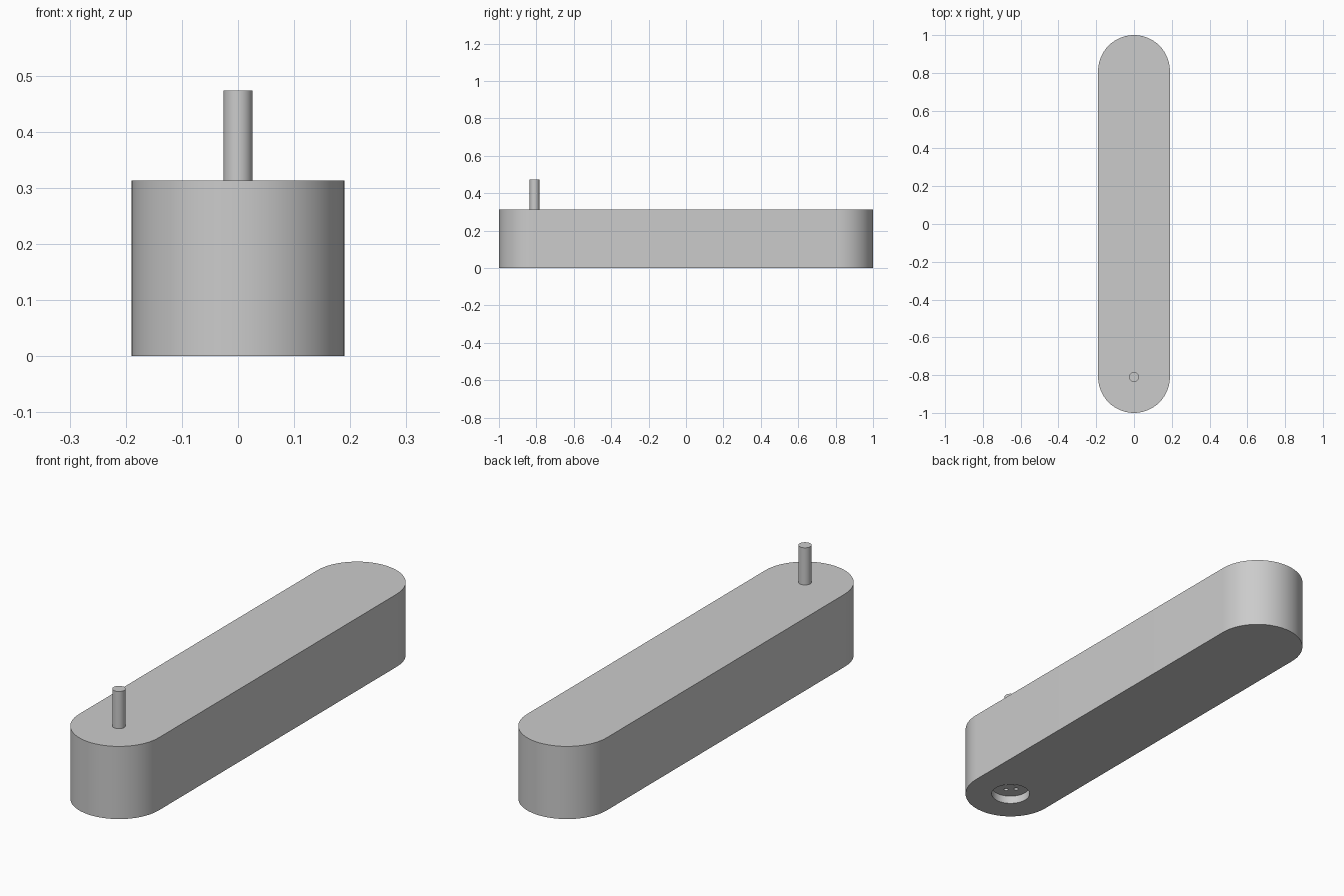
import bpy
import bmesh
from math import pi, cos, sin, radians

cube = bpy.data.objects.get("Cube")
if cube:
    bpy.data.objects.remove(cube, do_unlink=True)

RADIUS, PIVOT, HEIGHT = 0.19, 0.81, 0.313   # end radius, end centre distance, bar height
RECESS = 0.035                              # depth of the underside recess

grey = bpy.data.materials.new("light grey")
grey.use_nodes = True
grey.diffuse_color = (0.6, 0.6, 0.6, 1)
grey.node_tree.nodes["Principled BSDF"].inputs["Base Color"].default_value = (0.6, 0.6, 0.6, 1)


def prism(name, outline, bottom, top):
    """Extrude a flat outline between two heights."""
    bm = bmesh.new()
    face = bm.faces.new([bm.verts.new((x, y, bottom)) for x, y in outline])
    ext = bmesh.ops.extrude_face_region(bm, geom=[face])
    moved = [v for v in ext["geom"] if isinstance(v, bmesh.types.BMVert)]
    bmesh.ops.translate(bm, vec=(0, 0, top - bottom), verts=moved)
    bmesh.ops.recalc_face_normals(bm, faces=bm.faces)
    mesh = bpy.data.meshes.new(name)
    bm.to_mesh(mesh)
    bm.free()
    mesh.materials.append(grey)
    obj = bpy.data.objects.new(name, mesh)
    bpy.context.collection.objects.link(obj)
    return obj


def arc(x, y, r, start, sweep, steps):
    return [(x + r * cos(start + sweep * i / steps), y + r * sin(start + sweep * i / steps))
            for i in range(steps + 1)]


def disc(x, y, r, steps):
    return arc(x, y, r, 0, 2 * pi, steps)[:-1]


def activate(obj):
    bpy.ops.object.select_all(action="DESELECT")
    obj.select_set(True)
    bpy.context.view_layer.objects.active = obj


def cut(target, cutter):
    cutter.hide_render = True
    mod = target.modifiers.new("cut", "BOOLEAN")
    mod.operation, mod.solver, mod.object = "DIFFERENCE", "EXACT", cutter
    activate(target)
    bpy.ops.object.modifier_apply(modifier=mod.name)
    bpy.data.objects.remove(cutter, do_unlink=True)


# Bar with two round ends
bar = prism("arm_bar", arc(0, PIVOT, RADIUS, 0, pi, 32) + arc(0, -PIVOT, RADIUS, pi, pi, 32), 0, HEIGHT)

# Round recess under the front end, with four screw holes in its floor
cut(bar, prism("recess_cutter", disc(0, -PIVOT, 0.08, 48), -0.05, RECESS))
for i in range(4):
    a = i * pi / 2
    hole = disc(0.03 * cos(a), -PIVOT + 0.03 * sin(a), 0.009, 16)
    cut(bar, prism("screw_hole_cutter", hole, RECESS - 0.02, RECESS + 0.05))

# Upright pin on top of the front end
pin = prism("pivot_pin", disc(0, -PIVOT, 0.026, 32), HEIGHT - 0.01, 0.473)

for part in (bar, pin):
    activate(part)
    bpy.ops.object.shade_smooth_by_angle(angle=radians(30))
